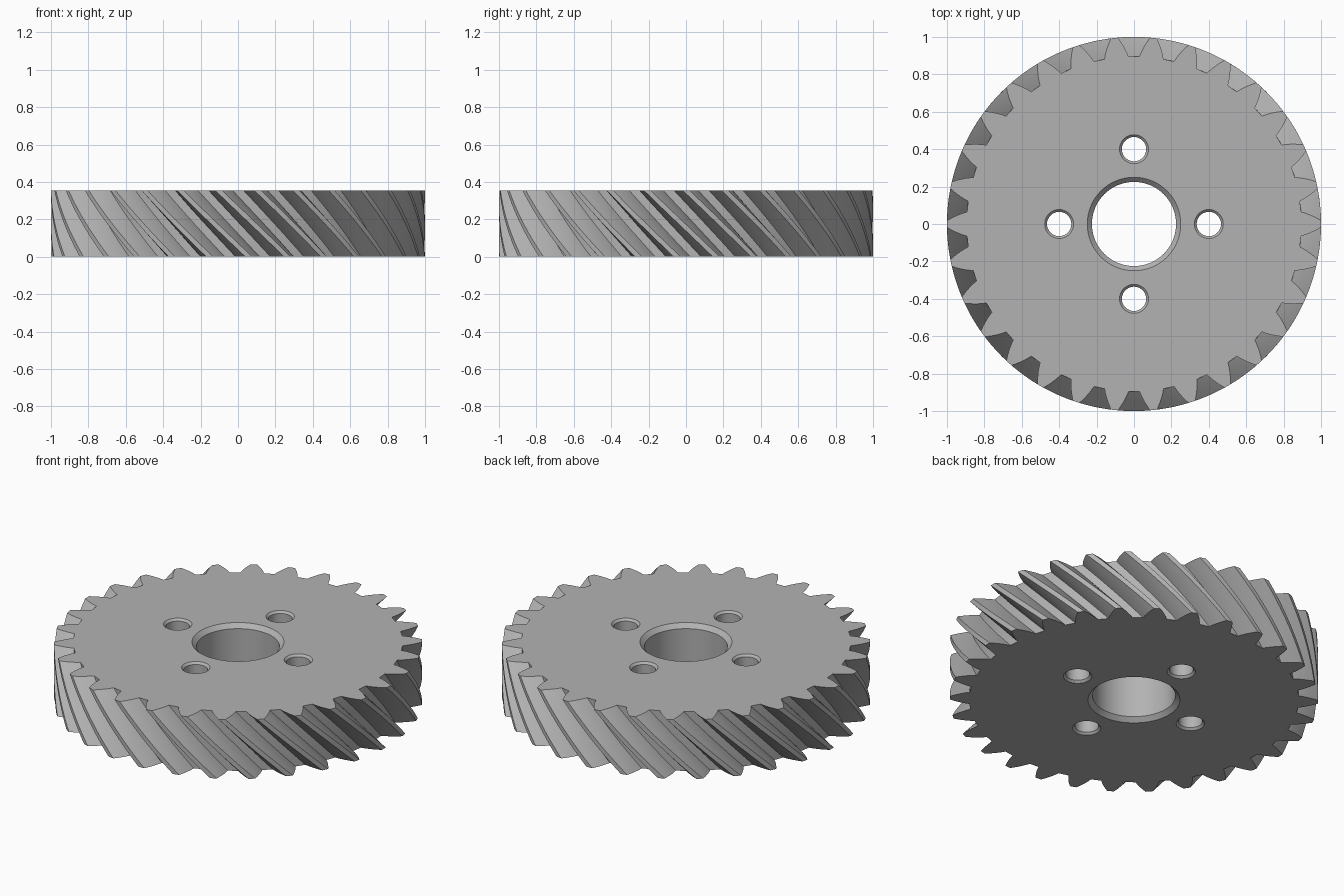
import bpy, bmesh, math

cube = bpy.data.objects.get("Cube")
if cube:
    bpy.data.objects.remove(cube, do_unlink=True)

HEIGHT = 0.355
TEETH = 30
ROOT, PITCH, TIP, BASE = 0.895, 0.955, 1.0, 0.849
HALF_TOOTH = math.radians(2.55)      # half tooth angle at the pitch circle
TWIST = -HEIGHT / PITCH              # 45 degree helix
LAYERS = 14

steel = bpy.data.materials.new("steel grey")
steel.use_nodes = True
grey = (0.45, 0.45, 0.45, 1)
steel.diffuse_color = grey
steel.node_tree.nodes["Principled BSDF"].inputs["Base Color"].default_value = grey


def involute(radius):
    a = math.acos(BASE / radius)
    return math.tan(a) - a


def tooth_profile():
    """Polar points (radius, angle) of the whole toothed outline."""
    flank = []
    for i in range(6):
        r = ROOT + (TIP - ROOT) * i / 5
        flank.append((r, HALF_TOOTH + involute(PITCH) - involute(r)))
    tooth = [(r, -a) for r, a in flank] + [(TIP, 0)] + [(r, a) for r, a in reversed(flank)]
    pitch = math.tau / TEETH
    return [(r, a + pitch * (k + 0.5) + math.pi / 2) for k in range(TEETH) for r, a in tooth]


def ring(bm, polar, z, turn=0, cx=0, cy=0):
    return [bm.verts.new((cx + r * math.cos(a + turn), cy + r * math.sin(a + turn), z))
            for r, a in polar]


def loft(bm, rings):
    """Skin consecutive rings and return the bottom and top boundary edges."""
    n = len(rings[0])
    for low, high in zip(rings, rings[1:]):
        for i in range(n):
            j = (i + 1) % n
            bm.faces.new((low[i], low[j], high[j], high[i]))
    return [[bm.edges.get((r[i], r[(i + 1) % n])) for i in range(n)]
            for r in (rings[0], rings[-1])]


def hole(bm, cx, cy, radius, chamfer, sides):
    levels = [(0, radius + chamfer), (chamfer, radius),
              (HEIGHT - chamfer, radius), (HEIGHT, radius + chamfer)]
    return loft(bm, [ring(bm, [(r, math.tau * i / sides) for i in range(sides)], z, 0, cx, cy)
                     for z, r in levels])


bm = bmesh.new()

# Twisted teeth
outline = tooth_profile()
bottom, top = loft(bm, [ring(bm, outline, HEIGHT * k / LAYERS, TWIST * (k / LAYERS - 1))
                        for k in range(LAYERS + 1)])

# Central bore and four bolt holes
holes = [(0, 0, 0.225, 0.025, 72)]
holes += [(x, y, 0.065, 0.0125, 36) for x, y in ((0.4, 0), (0, 0.4), (-0.4, 0), (0, -0.4))]
for spec in holes:
    low, high = hole(bm, *spec)
    bottom += low
    top += high

# Flat end faces around the holes
for edges, up in ((bottom, -1), (top, 1)):
    bmesh.ops.triangle_fill(bm, edges=edges, use_beauty=True, normal=(0, 0, up))
bmesh.ops.recalc_face_normals(bm, faces=bm.faces[:])

mesh = bpy.data.meshes.new("helical_gear")
bm.to_mesh(mesh)
bm.free()
mesh.materials.append(steel)
gear = bpy.data.objects.new("helical_gear", mesh)
bpy.context.collection.objects.link(gear)
bpy.context.view_layer.objects.active = gear
gear.select_set(True)
bpy.ops.object.shade_smooth_by_angle(angle=math.radians(25))
